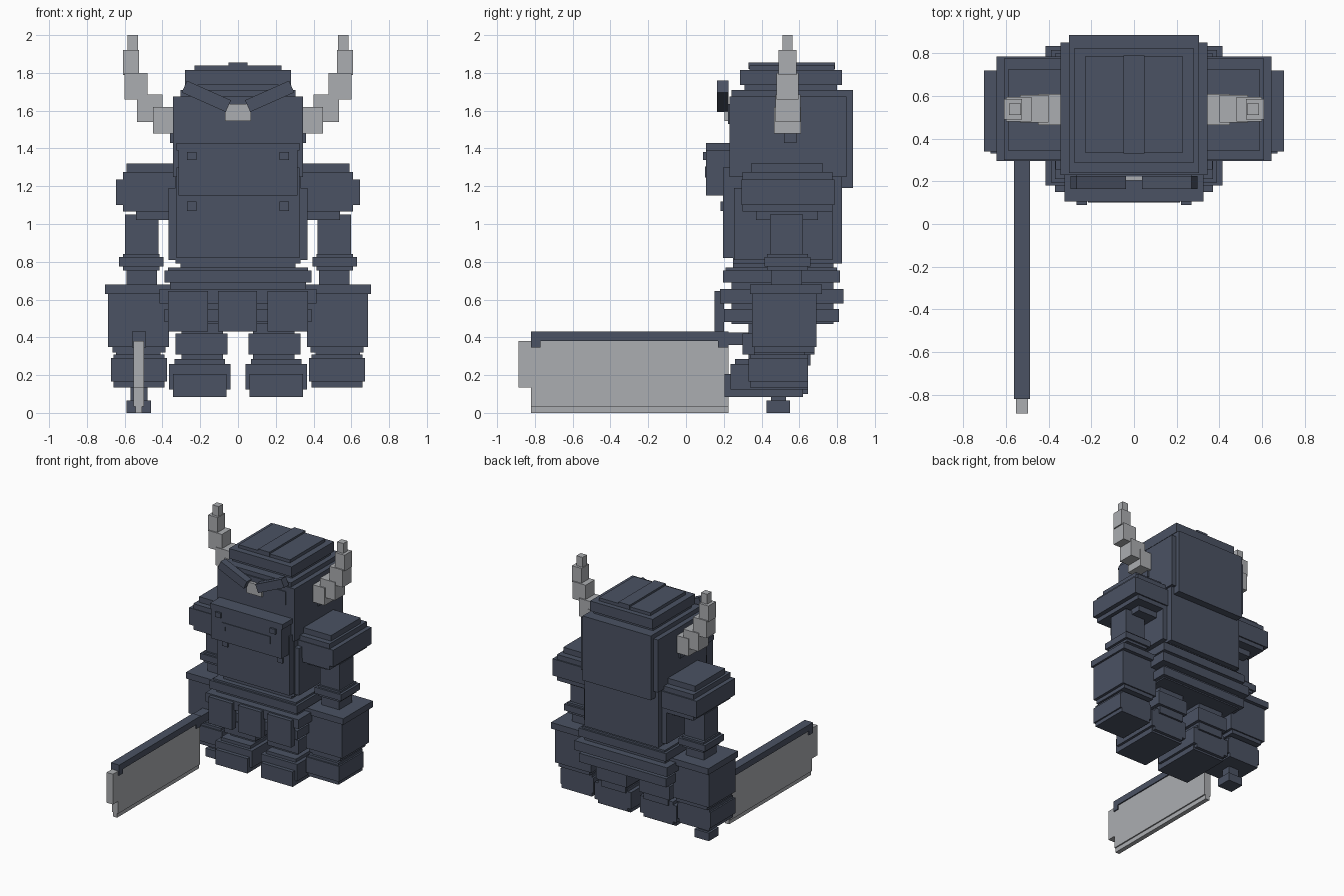
import bpy, bmesh, math
from mathutils import Matrix, Vector


def material(name, rgb):
    m = bpy.data.materials.new(name)
    m.diffuse_color = (*rgb, 1)
    return m


SLATE = material("dark slate", (0.070, 0.085, 0.125))
BONE = material("pale grey", (0.41, 0.42, 0.44))


def boxes(name, spans, mat=SLATE, mirror=False, tilt=0):
    """One object from (x0, x1, y0, y1, z0, z1) boxes; mirror adds the other side."""
    bm = bmesh.new()
    for x0, x1, y0, y1, z0, z1 in spans:
        centre = Vector(((x0 + x1) / 2, (y0 + y1) / 2, (z0 + z1) / 2))
        size = Matrix.Diagonal((x1 - x0, y1 - y0, z1 - z0, 1))
        spin = Matrix.Rotation(math.radians(tilt), 4, 'Y')
        bmesh.ops.create_cube(bm, size=1, matrix=Matrix.Translation(centre) @ spin @ size)
    me = bpy.data.meshes.new(name)
    bm.to_mesh(me)
    bm.free()
    me.materials.append(mat)
    ob = bpy.data.objects.new(name, me)
    bpy.context.collection.objects.link(ob)
    if mirror:
        mod = ob.modifiers.new("mirror", 'MIRROR')
        mod.use_bisect_axis[0] = False
        mod.use_mirror_merge = False
    return ob


def wide(h, y0, y1, z0, z1):
    """Box centred on x = 0 with half width h."""
    return (-h, h, y0, y1, z0, z1)


# Head and stepped helmet
boxes("head", [wide(.345, .23, .85, 1.25, 1.675), wide(.305, .24, .885, 1.19, 1.71)])
boxes("helmet", [wide(.265, .31, .80, 1.71, 1.75),
                 wide(.28, .285, .825, 1.735, 1.815),
                 wide(.23, .335, .785, 1.80, 1.84)])
boxes("helmet_ridge", [wide(.05, .33, .79, 1.82, 1.855)])

# Face
boxes("eye_plate", [wide(.27, .223, .25, 1.53, 1.635)])
boxes("nose", [wide(.068, .205, .24, 1.545, 1.635)], BONE)
boxes("brow", [(.04, .295, .165, .225, 1.642, 1.71)], mirror=True, tilt=-24)
boxes("jaw", [wide(.315, .105, .26, 1.15, 1.42), wide(.325, .105, .25, 1.39, 1.43)])
boxes("mouth", [wide(.215, .1, .11, 1.275, 1.305)])
boxes("mouth_end", [(.185, .215, .1, .11, 1.245, 1.275)], mirror=True)
boxes("rivet", [(.22, .27, .09, .12, 1.34, 1.38),
                (.22, .27, .183, .21, 1.07, 1.12)], mirror=True)

# Horns: blocks climbing outwards
horn = [(.33, .45, .465, .61, 1.48, 1.62), (.40, .535, .475, .605, 1.54, 1.685),
        (.48, .60, .48, .595, 1.66, 1.80), (.525, .61, .49, .585, 1.79, 1.92),
        (.53, .585, .51, .565, 1.92, 2.0)]
boxes("horn", horn, BONE, mirror=True)
boxes("horn_peg", [(.33, .36, .52, .585, 1.43, 1.56)], mirror=True)

# Torso
boxes("torso", [wide(.33, .25, .825, .79, 1.27), wide(.368, .255, .775, .81, 1.19)])
boxes("chest_plate", [wide(.325, .195, .30, .82, 1.30)])

# Layered waist and hip skirt
boxes("waist", [wide(.305, .25, .78, .74, .80), wide(.36, .24, .78, .47, .77)])
boxes("belt", [wide(.37, .21, .80, .70, .77), wide(.39, .195, .815, .69, .755),
               wide(.415, .18, .835, .58, .655), wide(.39, .20, .81, .48, .55)])
for i, (x0, x1) in enumerate([(-.37, -.16), (-.105, .10), (.155, .37)]):
    boxes(f"skirt_plate_{i + 1}", [(x0, x1, .15, .20, .43, .645)])

# Legs and feet
boxes("leg", [(.08, .30, .33, .66, .25, .50), (.055, .33, .30, .68, .31, .42)], mirror=True)
boxes("foot", [(.07, .335, .26, .645, .10, .285), (.04, .365, .235, .645, .125, .26),
               (.06, .345, .205, .62, .085, .205)], mirror=True)

# Shoulders
boxes("shoulder", [(.30, .59, .345, .725, 1.25, 1.32),
                   (.30, .61, .30, .775, 1.065, 1.275),
                   (.30, .645, .295, .785, 1.10, 1.235),
                   (.33, .54, .37, .70, 1.02, 1.10)], mirror=True)

# Arms and fists
boxes("arm", [(.42, .598, .445, .62, .78, 1.05), (.43, .59, .45, .615, .66, .80)], mirror=True)
boxes("elbow", [(.415, .61, .43, .645, .755, .84),
                (.395, .63, .415, .66, .775, .825)], mirror=True)
boxes("gauntlet_cuff", [(.345, .703, .34, .72, .63, .68)], mirror=True)
boxes("gauntlet", [(.365, .687, .35, .69, .35, .635),
                   (.385, .665, .36, .68, .32, .40)], mirror=True)
boxes("fist", [(.41, .645, .36, .63, .14, .36), (.375, .672, .33, .645, .165, .29),
               (.39, .66, .34, .645, .135, .31)], mirror=True)

# Cleaver held in one fist
boxes("grip", [(-.57, -.48, .45, .53, .05, .20), (-.59, -.46, .425, .55, 0, .065)])
boxes("cleaver_spine", [(-.562, -.488, -.82, .225, .38, .43),
                        (-.562, -.488, -.82, -.77, .345, .39),
                        (-.562, -.488, .17, .225, .345, .39),
                        (-.562, -.488, .21, .37, .36, .425)])
boxes("blade", [(-.553, -.497, -.82, .225, .035, .385),
                (-.553, -.497, -.888, -.81, .135, .38),
                (-.543, -.507, -.82, .225, 0, .04)], BONE)
